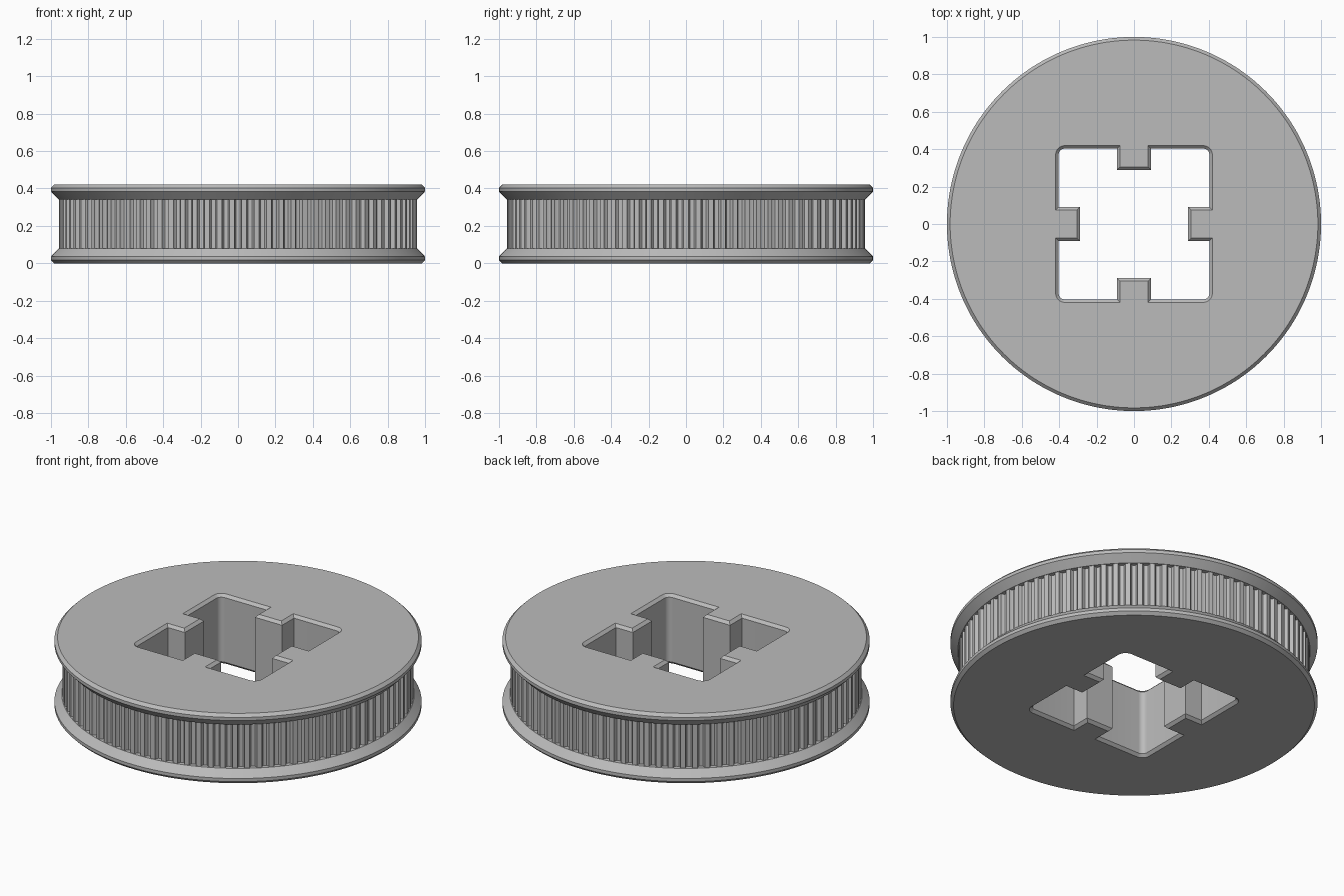
import bpy
import bmesh
from math import cos, sin, pi, radians

cube = bpy.data.objects.get("Cube")
if cube:
    bpy.data.objects.remove(cube)

HEIGHT = 0.42
TEETH = 90
TIP_RADIUS, GROOVE_DEPTH = 0.957, 0.024
# One tooth: (fraction of the pitch, fraction of the groove depth)
TOOTH = [(-.2, 0), (.2, 0), (.24, .55), (.34, .92), (.5, 1), (.66, .92), (.76, .55)]

steel = bpy.data.materials.new("steel grey")
steel.use_nodes = True
colour = (0.5, 0.5, 0.5, 1)
steel.diffuse_color = colour
steel.node_tree.nodes["Principled BSDF"].inputs["Base Color"].default_value = colour


def rim_loop(radius, depth=0.0):
    """Points around the axis, with grooves of the given depth."""
    points = []
    for tooth in range(TEETH):
        for along, groove in TOOTH:
            a = 2 * pi * (tooth + along) / TEETH
            r = radius - depth * groove
            points.append((r * cos(a), r * sin(a)))
    return points


def bore_loop(grow):
    """Square hole with a key on each side and rounded corners."""
    side, key_tip, key_half, fillet = 0.403 + grow, 0.29 + grow, 0.09 - grow, 0.032 + grow
    quarter = [(key_tip, -key_half), (key_tip, key_half), (side, key_half)]
    for step in range(7):
        a = radians(15 * step)
        quarter.append((side - fillet + fillet * cos(a), side - fillet + fillet * sin(a)))
    quarter.append((key_half, side))
    points = []
    for turn in range(4):
        points += quarter
        quarter = [(-y, x) for x, y in quarter]
    return points


def loft(bm, levels):
    """Skin a stack of (z, points) loops; return first and last loops."""
    loops = [[bm.verts.new((x, y, z)) for x, y in pts] for z, pts in levels]
    for low, high in zip(loops, loops[1:]):
        for i in range(len(low)):
            bm.faces.new((low[i - 1], low[i], high[i], high[i - 1]))
    return loops[0], loops[-1]


bm = bmesh.new()

# Outside: bevelled flanges with sloped inner sides, grooved belt face between
flange = [(0, 0.983), (0.017, 1.0), (0.036, 1.0), (0.078, 0.96)]
lower = [(z, rim_loop(r)) for z, r in flange]
upper = [(HEIGHT - z, rim_loop(r)) for z, r in reversed(flange)]
belt = [(z, rim_loop(TIP_RADIUS, GROOVE_DEPTH)) for z in (0.078, HEIGHT - 0.078)]
outer_ends = loft(bm, lower + belt + upper)

# Keyed bore, chamfered at both ends
chamfer = 0.016
bore_ends = loft(bm, [(0, bore_loop(chamfer)), (chamfer, bore_loop(0)),
                      (HEIGHT - chamfer, bore_loop(0)), (HEIGHT, bore_loop(chamfer))])

# Flat end faces between rim and bore
for rim, hole in zip(outer_ends, bore_ends):
    edges = [bm.edges.get((loop[i - 1], loop[i])) for loop in (rim, hole) for i in range(len(loop))]
    bmesh.ops.triangle_fill(bm, edges=edges, use_beauty=True)

bmesh.ops.recalc_face_normals(bm, faces=bm.faces)
mesh = bpy.data.meshes.new("belt_pulley")
bm.to_mesh(mesh)
bm.free()
mesh.materials.append(steel)
pulley = bpy.data.objects.new("belt_pulley", mesh)
bpy.context.collection.objects.link(pulley)

bpy.ops.object.select_all(action="DESELECT")
pulley.select_set(True)
bpy.context.view_layer.objects.active = pulley
bpy.ops.object.shade_smooth_by_angle(angle=radians(28))
